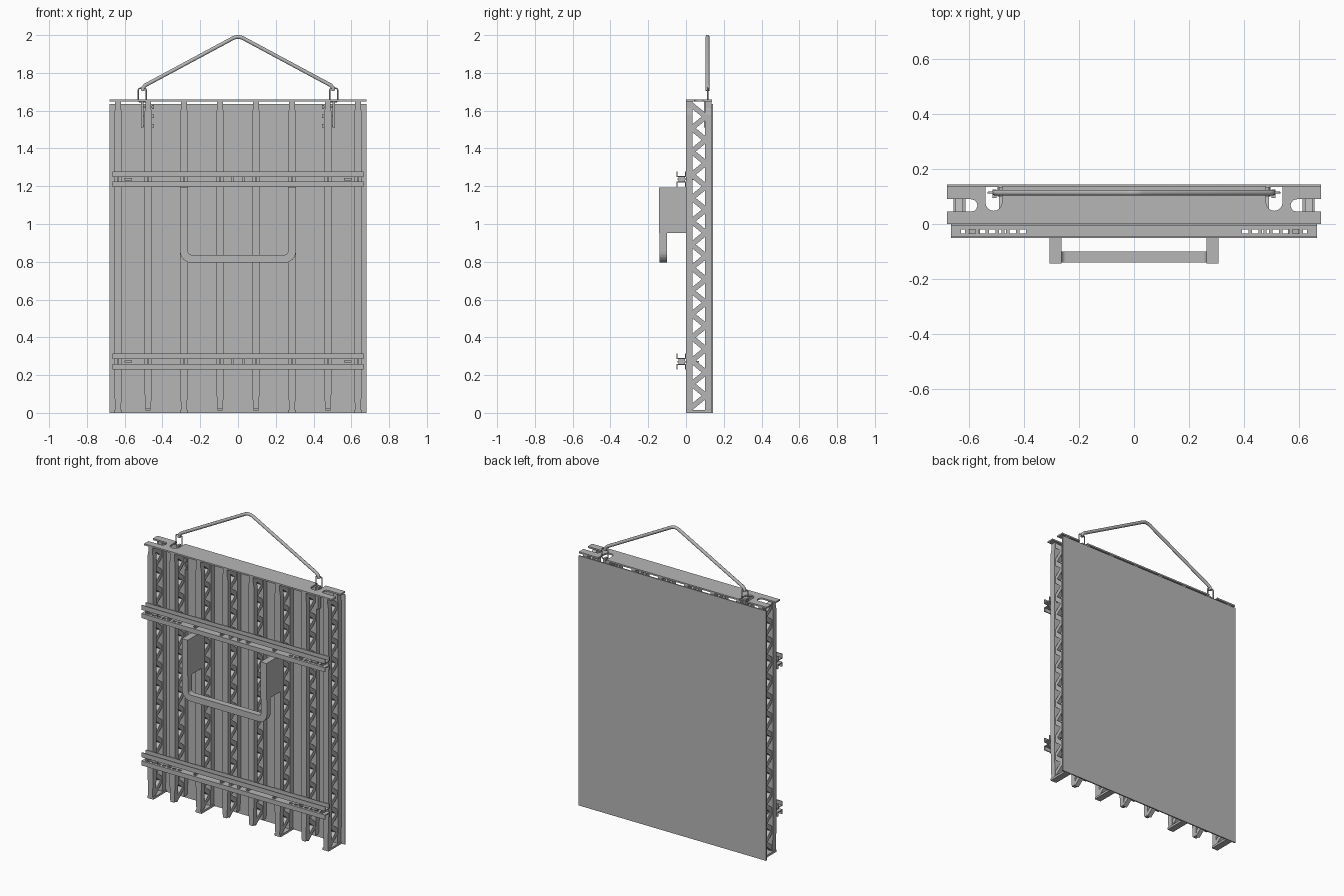
import bpy, bmesh, math
from mathutils import Vector

if "Cube" in bpy.data.objects:
    bpy.data.objects.remove(bpy.data.objects["Cube"])

mat = bpy.data.materials.new("plain grey")
mat.use_nodes = True
GREY = (0.47, 0.47, 0.47, 1)
mat.diffuse_color = GREY
mat.node_tree.nodes["Principled BSDF"].inputs["Base Color"].default_value = GREY


def finish(name, bm):
    bmesh.ops.recalc_face_normals(bm, faces=bm.faces)
    me = bpy.data.meshes.new(name)
    bm.to_mesh(me)
    bm.free()
    me.materials.append(mat)
    ob = bpy.data.objects.new(name, me)
    bpy.context.scene.collection.objects.link(ob)
    return ob


def prism(bm, pts, axis, a, b):
    """Extrude a 2D outline along axis from a to b."""
    def place(p, t):
        c = list(p)
        c.insert("xyz".index(axis), t)
        return bm.verts.new(c)
    lo = [place(p, a) for p in pts]
    hi = [place(p, b) for p in pts]
    bm.faces.new(lo)
    bm.faces.new(hi)
    for i in range(len(pts)):
        j = (i + 1) % len(pts)
        bm.faces.new((lo[i], lo[j], hi[j], hi[i]))


def box(bm, x, y, z):
    prism(bm, [(x[0], y[0]), (x[1], y[0]), (x[1], y[1]), (x[0], y[1])], "z", *z)


def arc(cx, cy, r, start, end, n=6):
    out = []
    for i in range(n + 1):
        a = math.radians(start + (end - start) * i / n)
        out.append((cx + r * math.cos(a), cy + r * math.sin(a)))
    return out


def mirrored(half):
    """Close a right-hand outline with its reflection in x."""
    return half + [(-x, y) for x, y in reversed(half)]


def rod(name, pts, radius, cyclic=False):
    """Round rod along a path, turned into a smooth mesh."""
    cu = bpy.data.curves.new(name, "CURVE")
    cu.dimensions = "3D"
    cu.bevel_depth = radius
    cu.bevel_resolution = 3
    cu.use_fill_caps = True
    sp = cu.splines.new("POLY")
    sp.points.add(len(pts) - 1)
    for p, co in zip(sp.points, pts):
        p.co = (*co, 1)
    sp.use_cyclic_u = cyclic
    tmp = bpy.data.objects.new(name + "_path", cu)
    me = bpy.data.meshes.new_from_object(tmp)
    bpy.data.objects.remove(tmp)
    me.name = name
    me.materials.clear()
    me.materials.append(mat)
    for p in me.polygons:
        p.use_smooth = len(p.vertices) == 4
    ob = bpy.data.objects.new(name, me)
    bpy.context.scene.collection.objects.link(ob)


# Back panel
bm = bmesh.new()
box(bm, (-0.68, 0.68), (0.135, 0.143), (0, 1.635))
finish("back_panel", bm)

# Lattice ribs: two tapered chords joined by a zigzag web
RIBS = [-0.635, -0.476, -0.286, -0.095, 0.095, 0.286, 0.476, 0.635]
FOOTED = (0, 2, 5, 7)
CELLS = 13
for i, cx in enumerate(RIBS):
    bm = bmesh.new()
    foot = i in FOOTED
    low = 0.0 if foot else 0.02
    half = [(0.013, low), (0.016, low + 0.02), (0.021, 0.2),
            (0.021, 1.58), (0.015, 1.615), (0.015, 1.65)]
    outline = [(cx + x, z) for x, z in mirrored(half)]
    prism(bm, outline, "y", 0, 0.035)
    prism(bm, outline, "y", 0.1, 0.135)
    pitch = 1.6 / CELLS
    t = 0.018
    for c in range(CELLS):
        z = 0.03 + c * pitch
        m, e = z + pitch / 2, z + pitch
        for a, b in ((z, m), (e, m)):
            prism(bm, [(0.03, a - t), (0.105, b - t), (0.105, b + t), (0.03, a + t)],
                  "x", cx - 0.014, cx + 0.014)
    if foot:
        box(bm, (cx - 0.022, cx + 0.022), (0, 0.137), (0, 0.014))
    finish(f"rib_{i + 1}", bm)

# Top plate with rounded end notches and hanger slots
half = [(0, 0), (0.68, 0), (0.68, 0.045)]
half += arc(0.592, 0.0675, 0.0225, 270, 90)
half += [(0.68, 0.09), (0.68, 0.138), (0.54, 0.138)]
half += arc(0.51, 0.078, 0.03, 0, -180, 8)
half += [(0.48, 0.138), (0, 0.138)]
outline = half + [(-x, y) for x, y in reversed(half) if x > 0]
bm = bmesh.new()
prism(bm, outline, "z", 1.648, 1.658)
finish("top_plate", bm)

# Paired slotted channel rails, back to back, with spacers and bolts
SLOTS, STEP, SLOT = 7, 0.037, 0.024
for label, zc in (("lower", 0.272), ("upper", 1.237)):
    for side, s in (("bottom", -1), ("top", 1)):
        bm = bmesh.new()
        web = sorted((zc + s * 0.012, zc + s * 0.018))
        tall = sorted((zc + s * 0.012, zc + s * 0.042))
        box(bm, (-0.665, 0.665), (-0.05, -0.044), tall)
        box(bm, (-0.665, 0.665), (-0.006, 0), tall)
        box(bm, (-0.665, 0.665), (-0.044, -0.035), web)
        box(bm, (-0.665, 0.665), (-0.02, -0.006), web)
        box(bm, (-0.392, 0.392), (-0.035, -0.02), web)
        for k in range(SLOTS):
            a = 0.392 + k * STEP + SLOT
            b = 0.392 + (k + 1) * STEP if k < SLOTS - 1 else 0.665
            box(bm, (a, b), (-0.035, -0.02), web)
            box(bm, (-b, -a), (-0.035, -0.02), web)
        finish(f"{label}_rail_{side}", bm)
    bm = bmesh.new()
    for x in RIBS + [0.03, -0.03]:
        box(bm, (x - 0.006, x + 0.006), (-0.04, -0.004), (zc - 0.013, zc + 0.013))
    for x in (-0.58, 0.58):
        box(bm, (x - 0.02, x + 0.02), (-0.04, -0.01), (zc - 0.006, zc + 0.006))
    finish(f"{label}_rail_spacers", bm)
    bm = bmesh.new()
    for x in RIBS:
        box(bm, (x - 0.004, x + 0.004), (-0.045, 0.07), (zc - 0.004, zc + 0.004))
        box(bm, (x - 0.012, x + 0.012), (0.05, 0.056), (zc - 0.01, zc + 0.01))
    finish(f"{label}_rail_bolts", bm)

# Handle brackets and U-shaped handle bar
bm = bmesh.new()
for s in (-1, 1):
    box(bm, sorted((s * 0.264, s * 0.307)), (-0.143, 0), (0.953, 1.192))
finish("handle_brackets", bm)

inner = [(0.264, 0.96)] + arc(0.246, 0.855, 0.018, 0, -90)
outer = arc(0.247, 0.855, 0.06, -90, 0) + [(0.307, 0.96)]
# outline runs down the right inside, across, up the left, then back outside
path = inner + [(-x, z) for x, z in reversed(inner)]
path += [(-x, z) for x, z in reversed(outer)] + outer
bm = bmesh.new()
prism(bm, path, "y", -0.14, -0.1)
finish("handle_bar", bm)

# Hanger: bent rod, wire links and bolted straps
slope = math.degrees(math.atan2(0.25, 0.47))
crown = arc(0, 1.93, 0.06, 90 - slope, 90 + slope, 8)
right = [(0.505, 1.705), (0.503, 1.722), (0.49, 1.735)]
line = right + crown + [(-x, z) for x, z in reversed(right)]
rod("hanger_rod", [(x, 0.114, z) for x, z in line], 0.0105)

for name, s in (("left", 1), ("right", -1)):
    x = s * 0.507
    ring = []
    for cx, cz, a in ((1, 1.705, 0), (-1, 1.705, 90), (-1, 1.66, 180), (1, 1.66, 270)):
        ring += arc(x + cx * 0.008, cz, 0.014, a, a + 90, 4)
    rod(f"hanger_link_{name}", [(px, 0.114, pz) for px, pz in ring], 0.004, True)
    bm = bmesh.new()
    box(bm, (x - 0.007, x + 0.007), (0.095, 0.125), (1.51, 1.655))
    for z in (1.52, 1.57, 1.62):
        box(bm, sorted((s * 0.445, x)), (0.107, 0.115), (z - 0.004, z + 0.004))
        box(bm, (s * 0.45 - 0.004, s * 0.45 + 0.004), (0.101, 0.121), (z - 0.01, z + 0.01))
    finish(f"hanger_strap_{name}", bm)
